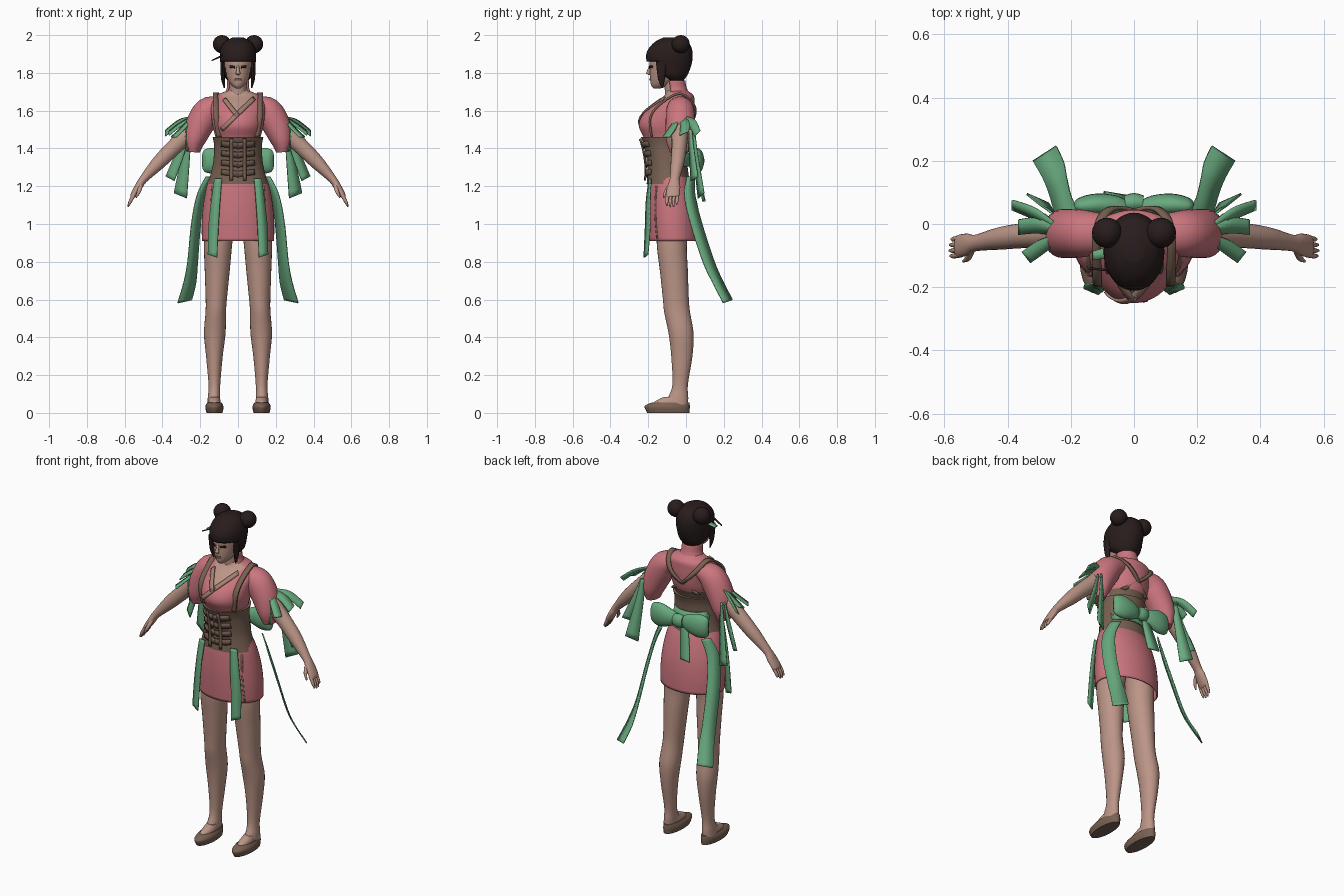
import bpy, bmesh, math
from mathutils import Vector

def colour(name, rgb):
    m = bpy.data.materials.new(name)
    m.diffuse_color = (*rgb, 1)
    return m

PINK = colour("pink_cloth", (0.60, 0.18, 0.21))
SKIN = colour("skin", (0.50, 0.30, 0.24))
GREEN = colour("green_ribbon", (0.14, 0.40, 0.21))
LEATHER = colour("brown_leather", (0.19, 0.12, 0.085))
STRAP = colour("dark_leather", (0.15, 0.09, 0.065))
HAIR = colour("dark_hair", (0.022, 0.012, 0.012))
TRIM = colour("tan_trim", (0.38, 0.22, 0.17))
LIPS = colour("lips", (0.38, 0.15, 0.13))

def spline(rows, sub):
    """Catmull-Rom interpolation of equal-length tuples."""
    out = []
    for i in range(len(rows) - 1):
        p, q = rows[i], rows[i + 1]
        o = rows[max(i - 1, 0)]
        r = rows[min(i + 2, len(rows) - 1)]
        for k in range(sub):
            t = k / sub
            out.append(tuple(b + 0.5 * t * (c - a + t * (2*a - 5*b + 4*c - d + t * (3*(b - c) + d - a)))
                             for a, b, c, d in zip(o, p, q, r)))
    return out + [tuple(rows[-1])]

def finish(name, bm, mats, mirror=False, thick=0, rule=None, angle=45):
    bmesh.ops.recalc_face_normals(bm, faces=bm.faces)
    if rule:
        for f in bm.faces:
            f.material_index = rule(f.calc_center_median())
    me = bpy.data.meshes.new(name)
    bm.to_mesh(me)
    bm.free()
    for m in mats:
        me.materials.append(m)
    me.shade_smooth()
    me.set_sharp_from_angle(angle=math.radians(angle))
    ob = bpy.data.objects.new(name, me)
    bpy.context.collection.objects.link(ob)
    if thick:
        s = ob.modifiers.new("thickness", 'SOLIDIFY')
        s.thickness, s.offset = thick, 0
    if mirror:
        ob.modifiers.new("mirror", 'MIRROR').use_mirror_merge = False
    return ob

def stack(rows):
    """(z, front y, back y, half width[, centre x]) to ring tuples."""
    return [((r[4] if len(r) > 4 else 0), (r[1] + r[2]) / 2, r[0], r[3], (r[2] - r[1]) / 2) for r in rows]

def loft(name, rings, mats, n=28, sub=4, flat=True, caps=True, cut=None, **kw):
    """Skin elliptical rings (x, y, z, ra, rb), level or following the path."""
    rings = spline(rings, sub)
    bm, loops = bmesh.new(), []
    for i, (x, y, z, ra, rb) in enumerate(rings):
        a, b = Vector((1, 0, 0)), Vector((0, 1, 0))
        if not flat:
            t = Vector(rings[min(i + 1, len(rings) - 1)][:3]) - Vector(rings[max(i - 1, 0)][:3])
            t.normalize()
            b = (b - t * b.dot(t)).normalized()
            a = b.cross(t)
        loops.append([bm.verts.new(Vector((x, y, z)) + a * ra * math.cos(u) + b * rb * math.sin(u))
                      for u in (2 * math.pi * k / n for k in range(n))])
    for p, q in zip(loops, loops[1:]):
        for k in range(n):
            bm.faces.new((p[k], p[(k + 1) % n], q[(k + 1) % n], q[k]))
    if caps:
        bm.faces.new(loops[0])
        bm.faces.new(loops[-1])
    if cut:
        bmesh.ops.delete(bm, geom=[f for f in bm.faces if cut(f.calc_center_median())], context='FACES')
    return finish(name, bm, mats, **kw)

def ribbon(name, pts, mat, thick=0.007, sub=5, **kw):
    """Strip through (x, y, z, wx, wy, wz); w is the half width vector."""
    bm, prev = bmesh.new(), None
    for r in spline(pts, sub):
        c, w = Vector(r[:3]), Vector(r[3:])
        pair = bm.verts.new(c - w), bm.verts.new(c + w)
        if prev:
            bm.faces.new((prev[0], prev[1], pair[1], pair[0]))
        prev = pair
    return finish(name, bm, [mat], thick=thick, **kw)

def surf(rings, x, z, side, off):
    """Point on a level stack at (x, z); side -1 is front, 1 is back."""
    for p, q in zip(rings, rings[1:]):
        if p[2] <= z <= q[2]:
            t = (z - p[2]) / (q[2] - p[2])
            cy, ra, rb = (p[k] + (q[k] - p[k]) * t for k in (1, 3, 4))
            return Vector((x, cy + side * (off + rb * math.sqrt(max(0.02, 1 - (x / ra) ** 2))), z))

def patch(name, rings, path, half, mat, side=-1, off=0.006, thick=0.008, **kw):
    """Band laid on a level stack along an (x, z) path."""
    pts = []
    for (x0, z0), (x1, z1) in zip(path, path[1:]):
        d = Vector((z0 - z1, x1 - x0)).normalized() * half
        for k in range(11):
            x, z = x0 + (x1 - x0) * k / 10, z0 + (z1 - z0) * k / 10
            lo, hi = (surf(rings, x + s * d[0], z + s * d[1], side, off) for s in (-1, 1))
            pts.append((*((lo + hi) / 2), *((hi - lo) / 2)))
    return ribbon(name, pts, mat, thick, 1, **kw)

# Torso with open neckline and leather lower back
TORSO = stack([(1.2, -.195, .01, .15), (1.3, -.19, -.005, .122), (1.4, -.205, -.005, .112), (1.46, -.225, .01, .12),
               (1.52, -.25, .035, .135), (1.58, -.228, .045, .142), (1.64, -.165, .045, .145),
               (1.68, -.115, .04, .115), (1.705, -.105, .01, .062), (1.72, -.1, -.005, .05)])
BODY = spline(TORSO, 6)

def torso_rule(c):
    if c.y > -.07:
        return 2 if c.z < 1.5 else 0
    return 1 if c.z > 1.585 + c.x and c.z > 1.57 - 1.29 * c.x else 0

loft("torso", TORSO, [PINK, SKIN, LEATHER], n=64, sub=6, rule=torso_rule)
patch("long_neckline_trim", BODY, [(-.085, 1.5), (.0, 1.585), (.085, 1.665)], .011, TRIM)
patch("short_neckline_trim", BODY, [(-.072, 1.66), (-.005, 1.575)], .011, TRIM)

# Neck, collar and head
loft("neck", stack([(1.68, -.11, -.005, .05), (1.73, -.115, -.02, .045), (1.78, -.13, -.03, .045)]), [SKIN])
loft("collar", stack([(1.685, -.115, .015, .068), (1.72, -.115, .0, .055), (1.76, -.12, -.008, .054)]), [PINK],
     caps=False, thick=.008, cut=lambda c: c.y < -.085)
HEAD = stack([(1.718, -.172, -.135, .012), (1.735, -.185, -.09, .034), (1.77, -.19, -.04, .057),
              (1.82, -.192, -.01, .07), (1.87, -.192, .0, .075), (1.93, -.16, -.02, .055)])
loft("head", HEAD, [SKIN])
FACE = spline(HEAD, 4)
loft("nose", [(0, -.188, 1.84, .006, .006), (0, -.198, 1.81, .009, .009), (0, -.2, 1.797, .013, .011),
              (0, -.192, 1.79, .008, .006)], [SKIN], n=12)
patch("eyes", FACE, [(.016, 1.83), (.044, 1.834)], .006, HAIR, off=.003, thick=.004, mirror=True)
patch("mouth", FACE, [(-.017, 1.764), (.017, 1.764)], .005, LIPS, off=.003, thick=.004)

# Hair cap with fringe, side locks, buns and pins
loft("hair", stack([(1.755, -.08, -.02, .045), (1.79, -.15, .005, .078), (1.84, -.195, .025, .088),
                    (1.88, -.208, .032, .093), (1.92, -.2, .03, .09), (1.96, -.165, .01, .07),
                    (1.984, -.12, -.04, .03)]), [HAIR], n=40, thick=.006,
     cut=lambda c: c.y < -.135 and c.z < 1.858)
loft("side_locks", [(.072, -.125, 1.72, .003, .004), (.08, -.13, 1.77, .01, .018), (.083, -.13, 1.86, .011, .03)],
     [HAIR], n=12, mirror=True)
bm = bmesh.new()
bmesh.ops.create_uvsphere(bm, u_segments=24, v_segments=14, radius=.048)
bmesh.ops.translate(bm, verts=bm.verts, vec=(.085, -.028, 1.952))
finish("hair_buns", bm, [HAIR], mirror=True)
ribbon("hair_pin", [(-.05, -.15, 1.91, 0, 0, .003), (-.14, -.14, 1.865, 0, 0, .003)], HAIR)
ribbon("hair_clip", [(-.08, -.09, 1.89, 0, .018, 0), (-.13, -.1, 1.87, 0, .014, 0)], GREEN)

# Laced corset
loft("corset", [(x, y, z, a + .014, b + .014) for x, y, z, a, b in BODY if 1.21 < z < 1.47], [LEATHER], n=48, sub=1)
for i in range(4):
    z = 1.265 + .05 * i
    patch(f"corset_belt_{i+1}", BODY, [(-.085, z + .01), (0, z), (.085, z + .01)], .015, STRAP, off=.022, thick=.014)
patch("corset_clasps", BODY, [(.035, 1.23), (.035, 1.45)], .008, LEATHER, off=.028, mirror=True)

# Shoulder straps crossing at the back
strap = [surf(BODY, x, z, s, .01) for x, z, s in ((.1, 1.46, -1), (.115, 1.56, -1), (.117, 1.63, -1))]
strap += [Vector((.118, -.04, 1.69))] + [surf(BODY, x, z, 1, .01) for x, z in ((.095, 1.65), (.04, 1.585), (-.08, 1.49))]
ribbon("shoulder_straps", [(*p, .014, 0, 0) for p in strap], LEATHER, .012, mirror=True)

# Skirt
SKIRT = stack([(.91, -.198, .072, .187), (1.0, -.203, .07, .188), (1.1, -.205, .058, .18), (1.2, -.2, .03, .162),
               (1.26, -.19, .005, .14)])
loft("skirt", SKIRT, [PINK], n=48, caps=False, thick=.008)
patch("skirt_slit_trim", spline(SKIRT, 4), [(.15, .92), (.135, 1.2)], .003, TRIM, mirror=True)

# Legs and slippers
loft("legs", stack([(.02, -.11, .01, .034, .13), (.08, -.095, .012, .033, .127), (.15, -.072, .01, .031, .125),
                    (.3, -.078, .034, .044, .125), (.42, -.092, .04, .057, .123), (.53, -.115, .022, .054, .118),
                    (.6, -.122, .015, .056, .115), (.75, -.138, .01, .066, .11), (.9, -.155, .005, .075, .105),
                    (1.06, -.15, .03, .08, .09)]), [SKIN], mirror=True)
loft("slippers", stack([(0, -.205, .018, .042, .125), (.025, -.218, .02, .048, .125), (.04, -.215, .02, .046, .125),
                        (.055, -.18, .018, .038, .125)]), [LEATHER], mirror=True)
loft("insteps", stack([(.03, -.18, .0, .036, .125), (.06, -.165, .0, .033, .125), (.085, -.115, .0, .028, .125)]),
     [SKIN], mirror=True)

# Sleeves, arms and hands
loft("sleeves", [(.09, -.03, 1.63, .045, .06), (.155, -.03, 1.60, .074, .074), (.205, -.03, 1.52, .074, .078),
                 (.232, -.03, 1.44, .058, .075), (.237, -.03, 1.38, .035, .055)], [PINK], flat=False, mirror=True)
loft("arms", [(.15, -.03, 1.59, .045, .045), (.25, -.032, 1.49, .046, .045), (.34, -.036, 1.405, .042, .04),
              (.42, -.045, 1.325, .037, .036), (.5, -.06, 1.238, .022, .026), (.525, -.064, 1.2, .02, .034),
              (.553, -.07, 1.155, .016, .036), (.56, -.07, 1.142, .01, .03)], [SKIN], n=20, flat=False, mirror=True)
for i, (y, tip) in enumerate([(-.097, .006), (-.08, 0), (-.062, .002), (-.044, .014)]):
    loft(f"finger_{i+1}", [(.548, y, 1.16, .01, .009), (.57, y - .004, 1.12, .009, .008),
                           (.583 - tip / 2, y - .004, 1.09 + tip, .004, .004)], [SKIN], n=10, flat=False, mirror=True)
loft("thumb", [(.515, -.085, 1.205, .012, .01), (.525, -.108, 1.17, .01, .009), (.54, -.118, 1.14, .004, .004)],
     [SKIN], n=10, flat=False, mirror=True)

# Ribbons tied on the sleeves
STREAMERS = {
    "upper_back": [(.235, -.02, 1.56, 0, .01, .01), (.31, .03, 1.54, 0, .018, .012), (.385, .06, 1.48, 0, .015, .015)],
    "upper_middle": [(.235, -.03, 1.56, 0, .01, .01), (.3, -.005, 1.53, 0, .024, .01), (.365, -.01, 1.48, 0, .024, .01)],
    "upper_front": [(.235, -.04, 1.57, 0, .01, .01), (.29, -.07, 1.51, .012, .018, 0), (.34, -.105, 1.46, .014, .018, 0)],
    "sleeve_edge": [(.23, -.045, 1.59, 0, .012, 0), (.276, -.06, 1.5, 0, .02, 0), (.265, -.06, 1.39, 0, .02, 0)],
    "lower_inner": [(.26, .035, 1.5, .012, .01, 0), (.275, .05, 1.37, .02, .01, .005), (.305, .08, 1.15, .034, .015, .014)],
    "lower_outer": [(.27, .02, 1.5, .012, .01, 0), (.305, .03, 1.38, .02, .012, .008), (.36, .045, 1.24, .022, .018, .012)],
}
for key, pts in STREAMERS.items():
    ribbon("sleeve_ribbon_" + key, pts, GREEN, mirror=True)

# Waist sash, bow and hanging ribbons
patch("back_sash", BODY, [(-.115, 1.34), (.115, 1.34)], .035, GREEN, side=1, off=.022)
loft("bow_loops", [(.01, .045, 1.335, .025, .02), (.06, .058, 1.335, .05, .032), (.12, .06, 1.335, .068, .036),
                   (.17, .055, 1.335, .062, .028), (.186, .05, 1.335, .045, .012)], [GREEN], n=20, flat=False, mirror=True)
loft("bow_knot", [(-.028, .065, 1.335, .034, .025), (0, .068, 1.335, .04, .03), (.028, .065, 1.335, .034, .025)],
     [GREEN], n=16, flat=False)
ribbon("bow_tail", [(-.03, .06, 1.31, .025, 0, 0), (-.045, .075, 1.22, .032, -.004, 0),
                    (-.06, .095, 1.12, .036, -.006, 0)], GREEN)
ribbon("front_ribbons", [(.105, -.19, 1.24, .02, .004, 0), (.118, -.2, 1.12, .023, .01, 0),
                         (.13, -.203, .98, .026, .012, 0), (.135, -.212, .83, .024, .01, .008)], GREEN, mirror=True)
ribbon("long_streamers", [(.15, .025, 1.25, .02, -.02, 0), (.195, .02, 1.15, .022, -.028, 0),
                          (.222, .055, 1.0, .024, -.03, 0), (.24, .12, .8, .026, -.03, 0),
                          (.255, .17, .69, .032, -.028, 0), (.282, .222, .59, .037, -.024, -.008)], GREEN, mirror=True)
